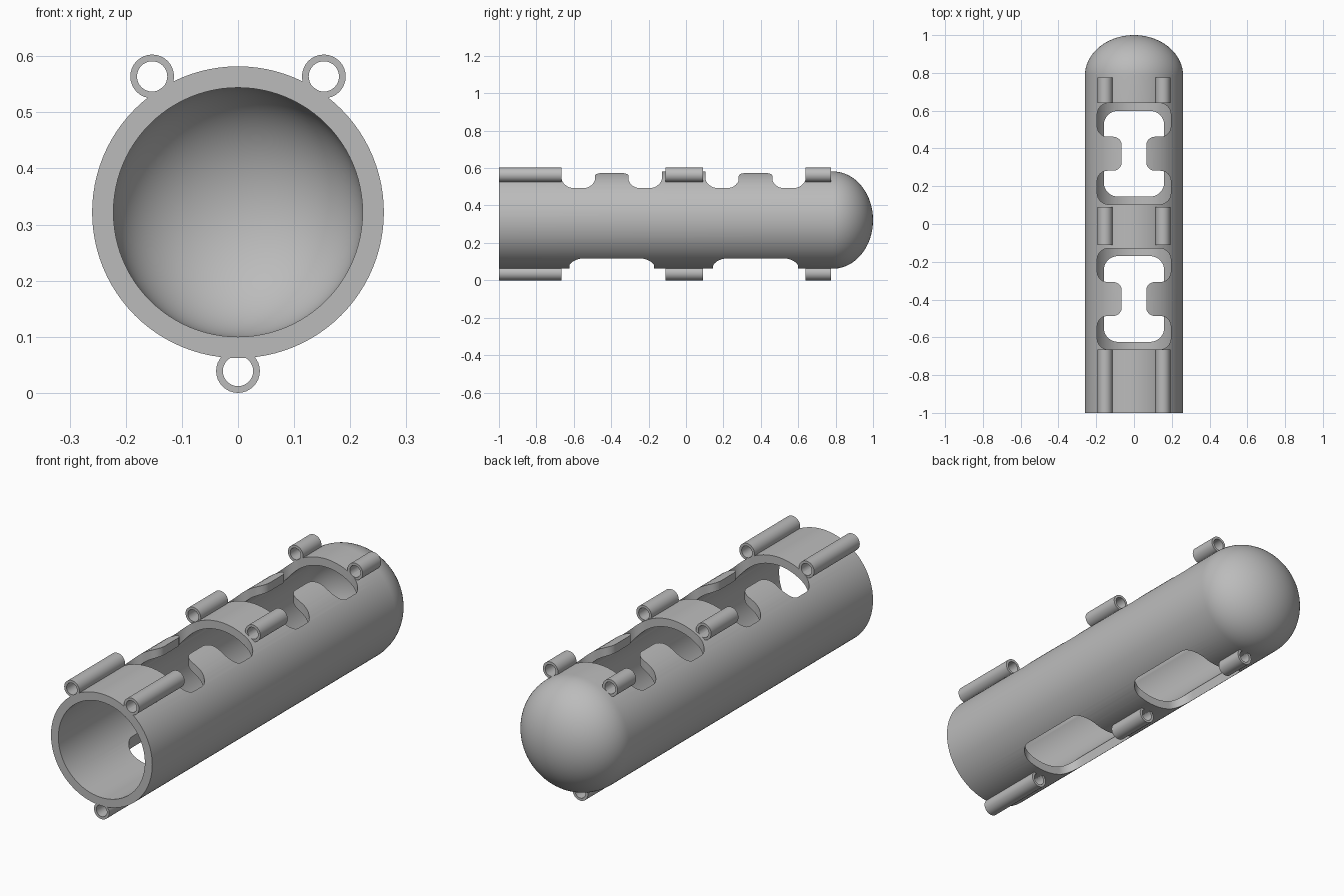
import bpy
import bmesh
from math import sin, cos, pi
from mathutils import Vector, Matrix

if "Cube" in bpy.data.objects:
    bpy.data.objects.remove(bpy.data.objects["Cube"], do_unlink=True)

grey = bpy.data.materials.new("plain grey")
grey.use_nodes = True
grey.diffuse_color = (0.5, 0.5, 0.5, 1)
grey.node_tree.nodes["Principled BSDF"].inputs["Base Color"].default_value = (0.5, 0.5, 0.5, 1)

AXIS_Z = 0.322
OUTER, INNER = 0.26, 0.222
FRONT, DOME_Y, BACK = -1.0, 0.785, 1.0
WALL = OUTER - INNER


def make_object(name, bm):
    bmesh.ops.recalc_face_normals(bm, faces=bm.faces)
    mesh = bpy.data.meshes.new(name)
    bm.to_mesh(mesh)
    bm.free()
    obj = bpy.data.objects.new(name, mesh)
    mesh.materials.append(grey)
    bpy.context.collection.objects.link(obj)
    return obj


def revolve(name, profile, x, z, sides, closed):
    """Turn a (radius, y) profile around an axis parallel to y."""
    bm = bmesh.new()
    verts = [bm.verts.new((r, y, 0)) for r, y in profile]
    edges = [bm.edges.new(pair) for pair in zip(verts, verts[1:])]
    if closed:
        edges.append(bm.edges.new((verts[-1], verts[0])))
    bmesh.ops.spin(bm, geom=verts + edges, cent=(0, 0, 0), axis=(0, 1, 0),
                   angle=2 * pi, steps=sides, use_merge=False)
    bmesh.ops.remove_doubles(bm, verts=bm.verts, dist=0.00005)
    bmesh.ops.transform(bm, matrix=Matrix.Translation((x, 0, z)), verts=bm.verts)
    return make_object(name, bm)


def rounded(corners, steps=10):
    """Round the right-angled corners (x, y, radius) of an outline."""
    outline = []
    for i, (x, y, r) in enumerate(corners):
        p = Vector((x, y))
        u = (Vector(corners[i - 1][:2]) - p).normalized()
        v = (Vector(corners[(i + 1) % len(corners)][:2]) - p).normalized()
        centre = p + r * (u + v)
        for k in range(steps + 1):
            t = pi / 2 * k / steps
            outline.append(centre - r * (v * cos(t) + u * sin(t)))
    return outline


def cut(target, corners, low, high):
    """Cut a vertical rounded opening through the target."""
    bm = bmesh.new()
    face = bm.faces.new([bm.verts.new((p.x, p.y, low)) for p in rounded(corners)])
    side = bmesh.ops.extrude_face_region(bm, geom=[face])["geom"]
    for v in side:
        if isinstance(v, bmesh.types.BMVert):
            v.co.z = high
    cutter = make_object("opening_cutter", bm)
    cutter.hide_render = True
    mod = target.modifiers.new("opening", "BOOLEAN")
    mod.operation, mod.solver, mod.object = "DIFFERENCE", "EXACT", cutter
    bpy.context.view_layer.objects.active = target
    bpy.ops.object.modifier_apply(modifier=mod.name)
    bpy.data.objects.remove(cutter, do_unlink=True)


def smooth(obj):
    bpy.ops.object.select_all(action="DESELECT")
    obj.select_set(True)
    bpy.context.view_layer.objects.active = obj
    bpy.ops.object.shade_smooth_by_angle(angle=0.6)


# Hollow body with a domed back end
arc = [pi / 2 * k / 24 for k in range(25)]
depth = BACK - DOME_Y
profile = [(OUTER, FRONT)]
profile += [(OUTER * cos(t), DOME_Y + depth * sin(t)) for t in arc]
profile += [(INNER * cos(t), DOME_Y + (depth - WALL) * sin(t)) for t in reversed(arc)]
profile += [(INNER, FRONT), (OUTER, FRONT)]
body = revolve("body", profile, 0, AXIS_Z, 96, False)

# Two openings above, each narrowed by a pair of tabs, and two below
WIDE, NARROW, LOWER = 0.195, 0.065, 0.16
for mid in (-0.397, 0.372):
    end, tab = 0.268, 0.09
    right_half = [(WIDE, mid - end, 0.06), (WIDE, mid - tab, 0.055),
                  (NARROW, mid - tab, 0.045), (NARROW, mid + tab, 0.045),
                  (WIDE, mid + tab, 0.055), (WIDE, mid + end, 0.06)]
    left_half = [(-x, y, r) for x, y, r in reversed(right_half)]
    cut(body, right_half + left_half, AXIS_Z, 0.8)
    low, high = mid - 0.227, mid + 0.227
    cut(body, [(-LOWER, low, 0.075), (LOWER, low, 0.075),
               (LOWER, high, 0.075), (-LOWER, high, 0.075)], -0.2, AXIS_Z)
smooth(body)

# Three rows of small guide tubes
rows = {"left": (0.153, 0.564), "right": (-0.153, 0.564), "bottom": (0, 0.039)}
spans = {"front": (FRONT, -0.665), "middle": (-0.11, 0.09), "back": (0.64, 0.775)}
for row, (x, z) in rows.items():
    for place, (y0, y1) in spans.items():
        ring = [(0.039, y0), (0.039, y1), (0.027, y1), (0.027, y0)]
        smooth(revolve(f"{row}_{place}_tube", ring, x, z, 32, True))
